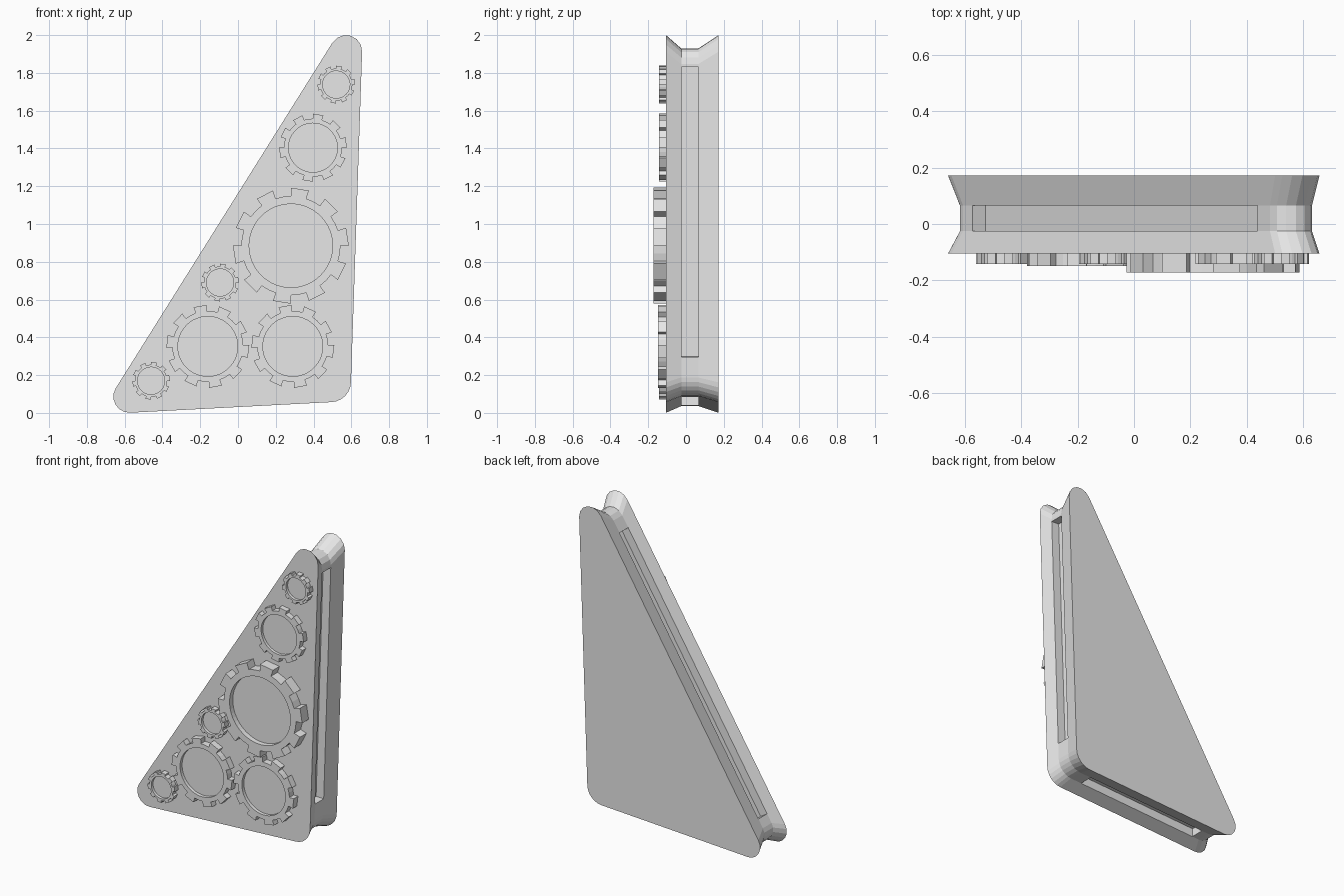
import bpy
import bmesh
from math import acos, atan2, cos, sin, hypot, pi, radians
from mathutils import Vector

cube = bpy.data.objects.get("Cube")
if cube:
    bpy.data.objects.remove(cube, do_unlink=True)

grey = bpy.data.materials.new("light_grey")
grey.use_nodes = True
grey.diffuse_color = (0.8, 0.8, 0.8, 1)
grey.node_tree.nodes["Principled BSDF"].inputs["Base Color"].default_value = (0.8, 0.8, 0.8, 1)


def finish(bm, name):
    bmesh.ops.recalc_face_normals(bm, faces=bm.faces)
    mesh = bpy.data.meshes.new(name)
    bm.to_mesh(mesh)
    bm.free()
    mesh.materials.append(grey)
    obj = bpy.data.objects.new(name, mesh)
    bpy.context.collection.objects.link(obj)
    return obj


def add_ring(bm, points, y):
    return [bm.verts.new((x, y, z)) for x, z in points]


def bridge(bm, a, b):
    n = len(a)
    return [bm.faces.new((a[i], a[(i + 1) % n], b[(i + 1) % n], b[i])) for i in range(n)]


# Rounded triangle outline: corner circles (x, z, radius), counter-clockwise,
# with the start and end of the slot on the edge that leaves each corner
CORNERS = [(-0.575, 0.086, 0.085), (0.49, 0.165, 0.108), (0.572, 1.915, 0.085)]
SLOTS = [(0.05, 0.92), (0.065, 0.99), (0.04, 0.97)]
ARC_STEPS = 6


def edge_normal(a, b):
    dx, dz = b[0] - a[0], b[1] - a[1]
    return atan2(dz, dx) - acos((a[2] - b[2]) / hypot(dx, dz))


def on_circle(c, angle):
    return Vector((c[0] + c[2] * cos(angle), c[1] + c[2] * sin(angle)))


def body_outline():
    points, slot_starts = [], []
    for i, c in enumerate(CORNERS):
        following = CORNERS[(i + 1) % 3]
        start = edge_normal(CORNERS[i - 1], c)
        end = edge_normal(c, following)
        sweep = (end - start) % (2 * pi)
        points += [on_circle(c, start + sweep * k / ARC_STEPS) for k in range(ARC_STEPS + 1)]
        p, q = on_circle(c, end), on_circle(following, end)
        slot_starts.append(len(points))
        points += [p.lerp(q, t) for t in SLOTS[i]]
    return points, slot_starts


# Body with a grooved edge and a recessed slot along each side
outline, slot_starts = body_outline()
centre = Vector((0.15, 0.667))
waist = [centre + (p - centre) * 0.9475 for p in outline]
bm = bmesh.new()
rings = [add_ring(bm, pts, y) for pts, y in
         ((outline, -0.105), (waist, -0.025), (waist, 0.065), (outline, 0.172))]
bands = [bridge(bm, a, b) for a, b in zip(rings, rings[1:])]
bm.faces.new(rings[0])
bm.faces.new(rings[-1])
bmesh.ops.recalc_face_normals(bm, faces=bm.faces)
slots = [bands[1][i] for i in slot_starts]
for face in bmesh.ops.extrude_discrete_faces(bm, faces=slots)["faces"]:
    bmesh.ops.translate(bm, verts=face.verts, vec=face.normal * -0.055)
finish(bm, "triangular_body")


# Gears with ten teeth and a recessed face
def polar(x, z, radius, degrees):
    a = radians(degrees)
    return (x + radius * cos(a), z + radius * sin(a))


def gear(name, x, z, tip, front, phase):
    root, bore = tip * 0.855, tip * 0.72
    outer, inner = [], []
    for tooth in range(10):
        mid = phase + 36 * tooth
        for k, (radius, offset) in enumerate(
                ((root, -9), (tip, -9), (tip, 9), (root, 9), (root, 18))):
            outer.append(polar(x, z, radius, mid + offset))
            inner.append(polar(x, z, bore, mid + (k - 1.5) * 7.2))
    floor = front + (-0.105 - front) * 0.5
    bm = bmesh.new()
    loops = [add_ring(bm, pts, y) for pts, y in
             ((outer, -0.1), (outer, front), (inner, front), (inner, floor))]
    for a, b in zip(loops, loops[1:]):
        bridge(bm, a, b)
    bm.faces.new(loops[0])
    bm.faces.new(loops[-1])
    finish(bm, name)


gear("top_small_gear", 0.52, 1.738, 0.1, -0.142, 9)
gear("upper_gear", 0.397, 1.404, 0.18, -0.142, 9)
gear("large_gear", 0.28, 0.885, 0.307, -0.172, 9)
gear("middle_small_gear", -0.095, 0.69, 0.1, -0.142, 9)
gear("lower_right_gear", -0.16, 0.352, 0.22, -0.148, -7)
gear("lower_left_gear", 0.29, 0.352, 0.22, -0.148, -7)
gear("corner_small_gear", -0.46, 0.17, 0.1, -0.142, 9)
